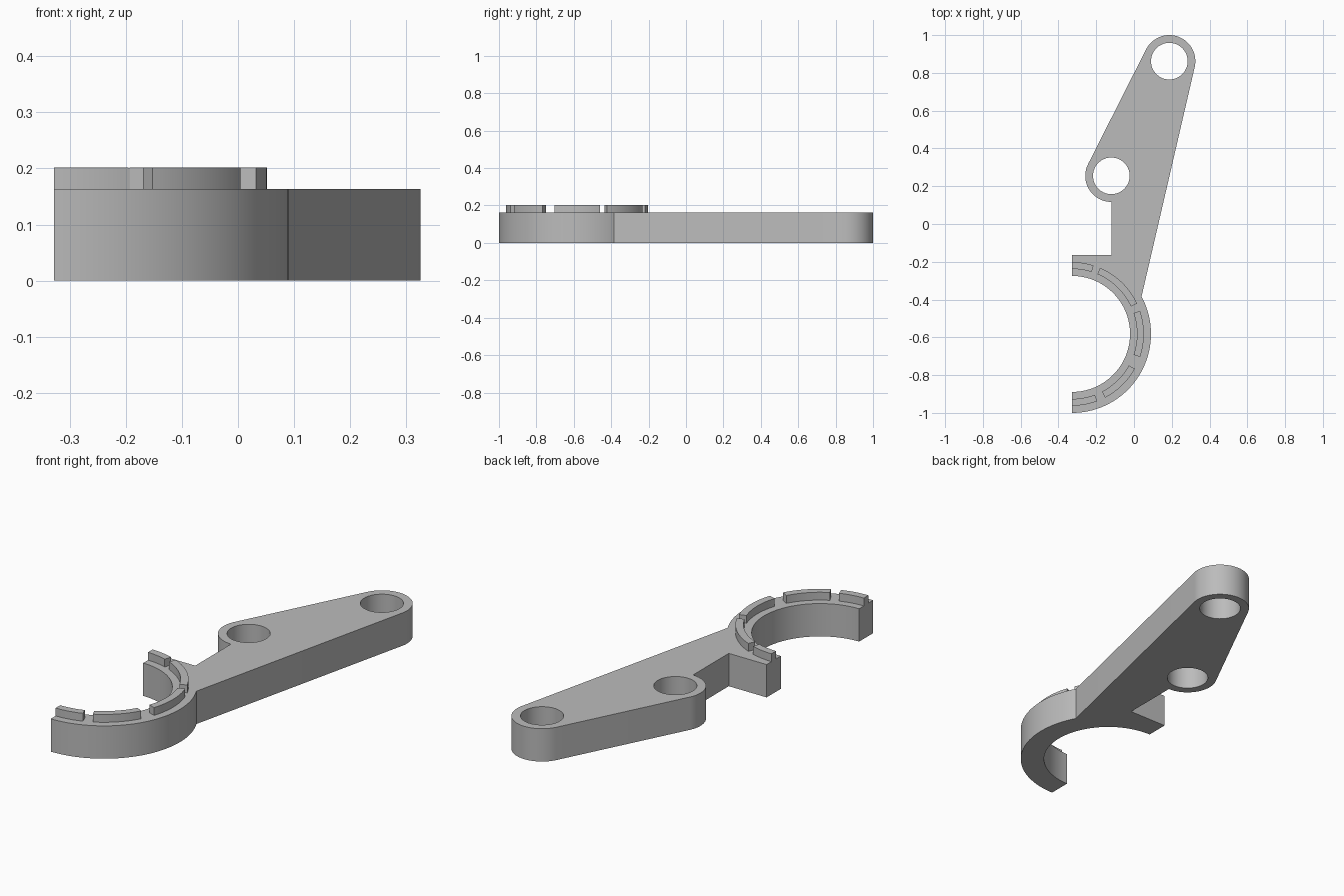
import bpy, bmesh
from math import atan2, acos, cos, sin, pi, radians, sqrt
from mathutils import Vector

default = bpy.data.objects.get("Cube")
if default:
    bpy.data.objects.remove(default, do_unlink=True)

grey = bpy.data.materials.new("light_grey")
grey.use_nodes = True
grey.diffuse_color = (0.5, 0.5, 0.5, 1)
grey.node_tree.nodes["Principled BSDF"].inputs["Base Color"].default_value = (0.5, 0.5, 0.5, 1)


def arc(centre, radius, start, end, steps=32):
    """Points along an arc, angles in radians."""
    angles = [start + (end - start) * i / steps for i in range(steps + 1)]
    return [Vector((centre.x + radius * cos(a), centre.y + radius * sin(a))) for a in angles]


def extrude_profile(name, loops, bottom, top):
    """Solid from closed loops; inner loops become holes."""
    curve = bpy.data.curves.new(name + "_profile", 'CURVE')
    curve.dimensions = '2D'
    curve.fill_mode = 'BOTH'
    curve.extrude = (top - bottom) / 2
    for loop in loops:
        spline = curve.splines.new('POLY')
        spline.points.add(len(loop) - 1)
        for point, p in zip(spline.points, loop):
            point.co = (p.x, p.y, 0, 1)
        spline.use_cyclic_u = True
    helper = bpy.data.objects.new(name + "_profile", curve)
    bpy.context.collection.objects.link(helper)
    graph = bpy.context.evaluated_depsgraph_get()
    mesh = bpy.data.meshes.new_from_object(helper.evaluated_get(graph))
    bpy.data.objects.remove(helper, do_unlink=True)
    bpy.data.curves.remove(curve)

    # Weld caps to walls and set on its base height
    bm = bmesh.new()
    bm.from_mesh(mesh)
    bmesh.ops.remove_doubles(bm, verts=bm.verts, dist=0.0001)
    bmesh.ops.translate(bm, verts=bm.verts, vec=(0, 0, (top + bottom) / 2))
    bmesh.ops.recalc_face_normals(bm, faces=bm.faces)
    bm.to_mesh(mesh)
    bm.free()
    mesh.name = name
    mesh.materials.clear()
    mesh.materials.append(grey)
    obj = bpy.data.objects.new(name, mesh)
    bpy.context.collection.objects.link(obj)
    bpy.ops.object.select_all(action='DESELECT')
    obj.select_set(True)
    bpy.context.view_layer.objects.active = obj
    bpy.ops.object.shade_smooth_by_angle(angle=radians(30))
    return obj


# Key dimensions
ring = Vector((-0.328, -0.582))
ring_outer, ring_inner = 0.418, 0.307
far_eye = Vector((0.187, 0.862))
near_eye = Vector((-0.12, 0.255))
eye_radius, hole_radius = 0.138, 0.097
thickness, rib_top = 0.163, 0.202

# Where the straight right edge leaves the ring and touches the far eye
join_x = 0.04 - ring.x
join_angle = atan2(sqrt(ring_outer ** 2 - join_x ** 2), join_x)
join = ring + ring_outer * Vector((cos(join_angle), sin(join_angle)))
to_eye = far_eye - join
right_tangent = atan2(to_eye.y, to_eye.x) - pi + acos(eye_radius / to_eye.length)
between = far_eye - near_eye
left_tangent = atan2(between.y, between.x) + pi / 2

# Bracket: half ring, arm and two eyes in one outline
shoulder = ring.y + ring_outer
outline = arc(ring, ring_outer, -pi / 2, join_angle, 48)
outline += arc(far_eye, eye_radius, right_tangent, left_tangent)
outline += arc(near_eye, eye_radius, left_tangent, 1.5 * pi)
outline += [Vector((near_eye.x, shoulder)), Vector((ring.x, shoulder))]
outline += arc(ring, ring_inner, pi / 2, -pi / 2, 64)
holes = [arc(c, hole_radius, 0, 2 * pi, 64)[:-1] for c in (far_eye, near_eye)]
extrude_profile("bracket", [outline] + holes, 0, thickness)

# Raised ribs around the half ring
rib_spans = [(-90, -69.5), (-62.5, -29), (-18.7, 18.7), (25, 67), (72.5, 90)]
for number, (start, end) in enumerate(rib_spans, 1):
    a, b = radians(start), radians(end)
    rib = arc(ring, 0.38, a, b, 14) + arc(ring, 0.344, b, a, 14)
    extrude_profile(f"ring_rib_{number}", [rib], thickness, rib_top)
